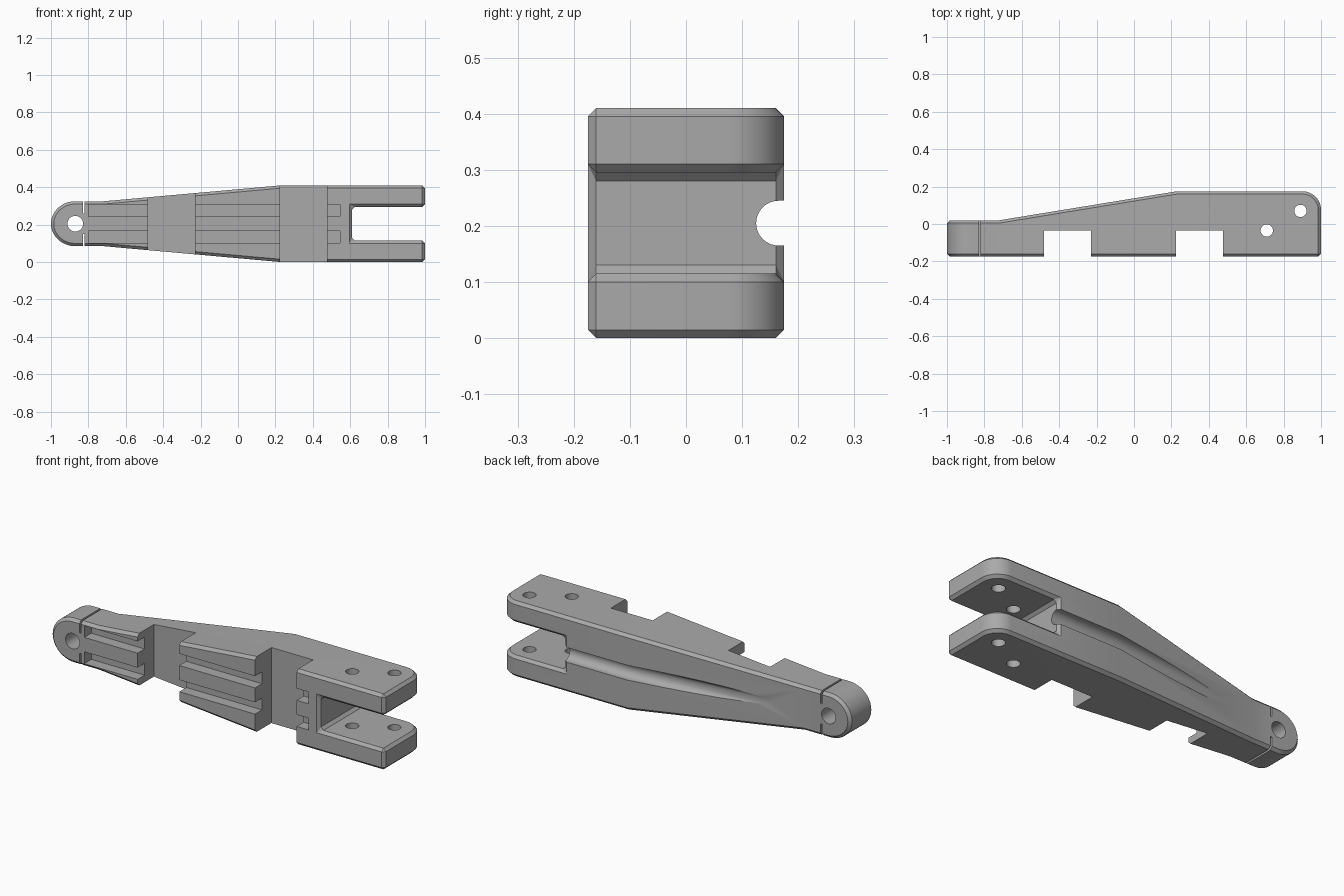
import bpy, bmesh, math
from math import pi, sin, cos
from mathutils import Matrix

cube = bpy.data.objects.get("Cube")
if cube:
    bpy.data.objects.remove(cube, do_unlink=True)

MID = 0.205      # height of the symmetry plane
FRONT = -0.175

grey = bpy.data.materials.new("plain grey")
grey.use_nodes = True
grey.diffuse_color = (0.4, 0.4, 0.4, 1)
grey.node_tree.nodes["Principled BSDF"].inputs["Base Color"].default_value = (0.4, 0.4, 0.4, 1)


def make_object(name, bm):
    bmesh.ops.recalc_face_normals(bm, faces=bm.faces)
    mesh = bpy.data.meshes.new(name)
    bm.to_mesh(mesh)
    bm.free()
    mesh.materials.append(grey)
    obj = bpy.data.objects.new(name, mesh)
    bpy.context.collection.objects.link(obj)
    return obj


def loft(bm, rings):
    """Skin a list of equal closed rings and cap both ends."""
    rows = [[bm.verts.new(p) for p in ring] for ring in rings]
    for a, b in zip(rows, rows[1:]):
        for i in range(len(a)):
            j = (i + 1) % len(a)
            bm.faces.new((a[i], a[j], b[j], b[i]))
    bm.faces.new(rows[0])
    bm.faces.new(rows[-1])


def add_box(bm, x0, x1, y0, y1, z0, z1):
    loft(bm, [[(x, y0, z0), (x, y1, z0), (x, y1, z1), (x, y0, z1)] for x in (x0, x1)])


def add_rod(bm, centre, radius, length, axis):
    turn = Matrix.Rotation(pi / 2, 4, 'X') if axis == 'Y' else Matrix()
    bmesh.ops.create_cone(bm, cap_ends=True, segments=32, radius1=radius, radius2=radius,
                          depth=length, matrix=Matrix.Translation(centre) @ turn)


def apply(obj, kind, **settings):
    mod = obj.modifiers.new(kind.lower(), kind)
    for key, value in settings.items():
        setattr(mod, key, value)
    bpy.context.view_layer.objects.active = obj
    bpy.ops.object.modifier_apply(modifier=mod.name)


def cut(obj, bm):
    cutter = make_object("cutter", bm)
    cutter.hide_render = True
    apply(obj, 'BOOLEAN', operation='DIFFERENCE', solver='EXACT', object=cutter)
    bpy.data.objects.remove(cutter, do_unlink=True)


# Arm body: cross-sections along x as (x, half height, back y)
sections = []
for i in range(1, 17):                       # rounded eye end
    a = pi / 2 * i / 16
    sections.append((-0.87 - 0.13 * cos(a), 0.12 * sin(a), 0.02))
sections += [(-0.72, 0.12, 0.02), (0.23, MID, 0.175)]
for i in range(13):                          # rounded fork corner
    a = pi / 2 * i / 12
    sections.append((0.9 + 0.1 * sin(a), MID, 0.075 + 0.1 * cos(a)))
sections.insert(0, (-1.0, 0.0, 0.02))

bm = bmesh.new()
loft(bm, [[(x, FRONT, MID - h), (x, y, MID - h), (x, y, MID + h), (x, FRONT, MID + h)]
          for x, h, y in sections])
bmesh.ops.remove_doubles(bm, verts=bm.verts, dist=1e-5)
bmesh.ops.dissolve_degenerate(bm, edges=bm.edges, dist=1e-5)
bmesh.ops.recalc_face_normals(bm, faces=bm.faces)
bmesh.ops.dissolve_limit(bm, angle_limit=0.01, verts=bm.verts, edges=bm.edges)
arm = make_object("link_arm", bm)

# Fork slot, then chamfer every sharp edge
bm = bmesh.new()
add_box(bm, 0.61, 1.2, -0.4, 0.4, MID - 0.09, MID + 0.09)
cut(arm, bm)
apply(arm, 'BEVEL', width=0.015, segments=1, limit_method='ANGLE',
      angle_limit=math.radians(40), use_clamp_overlap=False)

# Two square notches across the front
bm = bmesh.new()
for x in (-0.48, 0.225):
    add_box(bm, x, x + 0.25, -0.4, -0.035, -0.2, 0.6)
cut(arm, bm)

# Twin grooves along the front, and the thin slits behind the eye
bm = bmesh.new()
for side in (-1, 1):
    z = MID + side * 0.071
    add_box(bm, -0.80, 0.545, -0.4, FRONT + 0.06, z - 0.032, z + 0.032)
    ends = sorted((MID + side * 0.055, MID + side * 0.3))
    add_box(bm, -0.83, -0.82, -0.4, 0.4, *ends)
cut(arm, bm)

# Pin holes: eye along y, fork along z
bm = bmesh.new()
add_rod(bm, (-0.87, 0, MID), 0.042, 1, 'Y')
for x, y in ((0.89, 0.07), (0.71, -0.035)):
    add_rod(bm, (x, y, MID), 0.033, 1, 'Z')
cut(arm, bm)

# Round-bottomed cable channel in the back, fading out along the slope
bm = bmesh.new()
rings = []
for x, y in ((0.7, 0.165), (0.23, 0.165), (-0.55, 0.088)):
    ring = [(x, y - 0.04 * sin(pi * i / 16), MID + 0.04 * cos(pi * i / 16)) for i in range(17)]
    rings.append(ring + [(x, y + 0.2, MID - 0.04), (x, y + 0.2, MID + 0.04)])
loft(bm, rings)
cut(arm, bm)

bpy.ops.object.select_all(action='DESELECT')
arm.select_set(True)
bpy.context.view_layer.objects.active = arm
bpy.ops.object.shade_smooth_by_angle(angle=math.radians(25))
